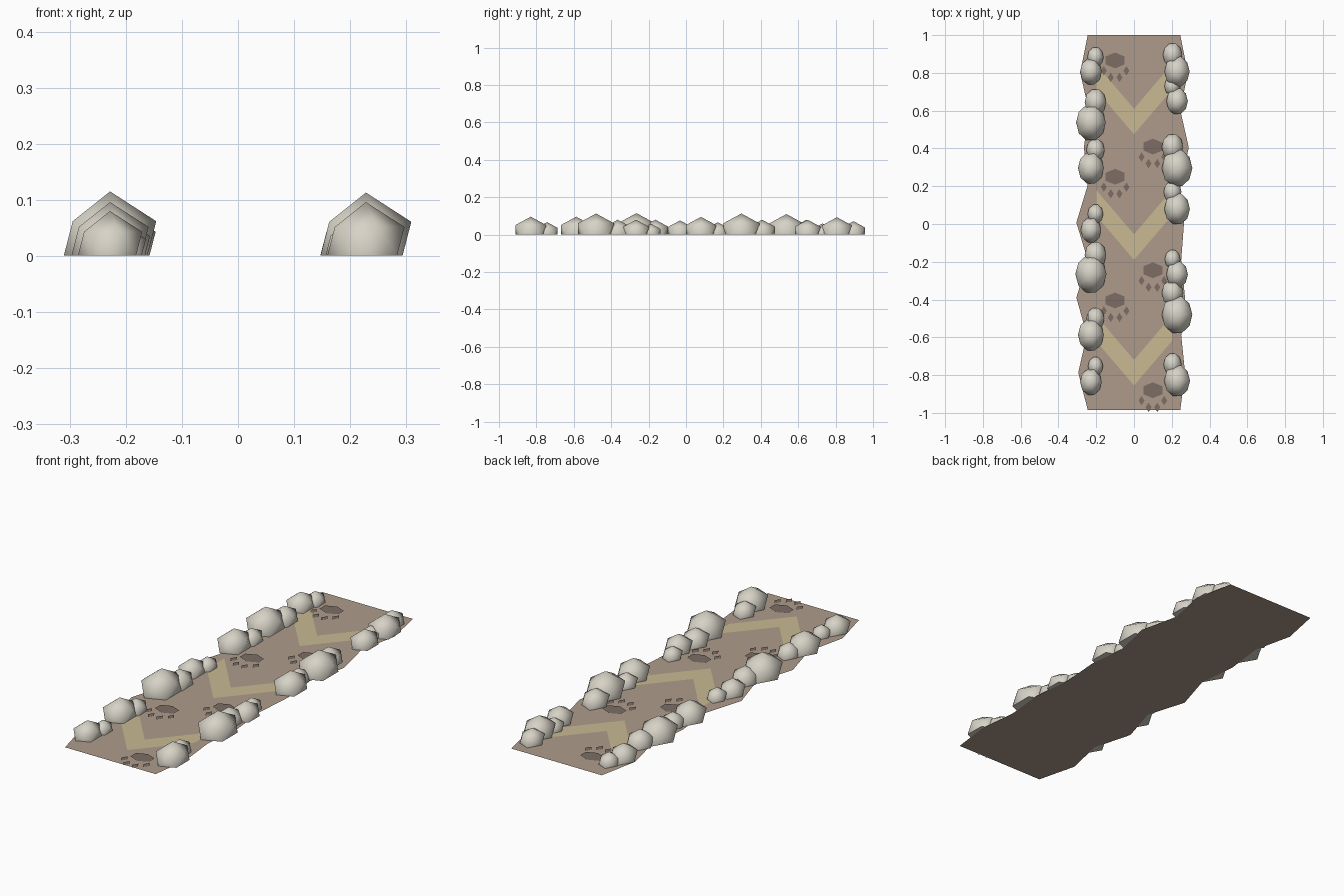
import bpy, bmesh, math
from mathutils import Matrix

cube = bpy.data.objects.get("Cube")
if cube:
    bpy.data.objects.remove(cube, do_unlink=True)


def material(name, rgb):
    mat = bpy.data.materials.new(name)
    mat.use_nodes = True
    mat.diffuse_color = (*rgb, 1)
    bsdf = next(n for n in mat.node_tree.nodes if n.type == 'BSDF_PRINCIPLED')
    bsdf.inputs["Base Color"].default_value = (*rgb, 1)
    bsdf.inputs["Roughness"].default_value = 0.9
    return mat


EARTH = material("brown_earth", (0.42, 0.33, 0.26))
SAND = material("pale_sand", (0.58, 0.49, 0.29))
PAW = material("dark_paw", (0.20, 0.155, 0.13))
STONE = material("grey_stone", (0.68, 0.65, 0.57))


def add_object(name, bm, mat):
    mesh = bpy.data.meshes.new(name)
    bm.to_mesh(mesh)
    bm.free()
    mesh.materials.append(mat)
    obj = bpy.data.objects.new(name, mesh)
    bpy.context.scene.collection.objects.link(obj)
    return obj


def add_polygon(bm, points, z):
    face = bm.faces.new([bm.verts.new((x, y, z)) for x, y in points])
    face.normal_update()
    if face.normal.z < 0:
        face.normal_flip()
    return face


# Ground strip with ragged edges, built as a row of quads
left_edge = [.245, .285, .24, .265, .245, .305, .245, .305, .25, .295, .245]
right_edge = [.245, .285, .245, .29, .245, .265, .25, .27, .25, .27, .245]
bm = bmesh.new()
rows = []
for i, (a, b) in enumerate(zip(left_edge, right_edge)):
    y = 1 - 0.1985 * i
    rows.append((bm.verts.new((-a, y, 0)), bm.verts.new((b, y, 0))))
for (a, b), (c, d) in zip(rows, rows[1:]):
    bm.faces.new((a, c, d, b))
add_object("ground_strip", bm, EARTH)

# Chevron markings
for i in range(3):
    tip = 0.475 - 0.665 * i
    bm = bmesh.new()
    for side in (-1, 1):
        add_polygon(bm, [(0, tip), (side * .2, tip + .235),
                         (side * .2, tip + .37), (0, tip + .135)], 0.002)
    bmesh.ops.remove_doubles(bm, verts=bm.verts, dist=1e-4)
    add_object(f"chevron_{i + 1}", bm, SAND)


# Paw prints: one pad and four toes
def ring(cx, cy, rx, ry, sides):
    angles = [math.pi / 2 + math.tau * k / sides for k in range(sides)]
    return [(cx + rx * math.cos(a), cy + ry * math.sin(a)) for a in angles]


def paw_print(name, x, y):
    bm = bmesh.new()
    add_polygon(bm, ring(x, y, .058, .042, 6), 0.003)
    for side in (-1, 1):
        for dx, dy in ((.06, -.055), (.023, -.09)):
            add_polygon(bm, ring(x + side * dx, y + dy, .016, .025, 4), 0.003)
    add_object(name, bm, PAW)


for side, label, ys in ((-1, "right", (.866, .25, -.405)),
                        (1, "left", (.41, -.245, -.88))):
    for i, y in enumerate(ys):
        paw_print(f"paw_print_{label}_{i + 1}", side * 0.1, y)


# Border stones: stretched icosahedra flattened on the ground
def stone(name, x, y, size):
    bm = bmesh.new()
    shape = Matrix.Translation((x, y, size * 0.165)) @ Matrix.Diagonal(
        (size * 0.8, size, size * 0.835, 1))
    bmesh.ops.create_icosphere(bm, subdivisions=1, radius=1, matrix=shape)
    for v in bm.verts:
        v.co.z = max(v.co.z, 0.001)
    for f in bm.faces:
        f.smooth = True
    obj = add_object(name, bm, STONE)
    obj.data.set_sharp_from_angle(angle=math.radians(70))


# (y, size) of the large outer stones and the small inner ones
stones = {
    ("right", "large"): [(.807, .08), (.537, .11), (.296, .096), (-.032, .076),
                         (-.265, .115), (-.587, .096), (-.836, .08)],
    ("right", "small"): [(.884, .06), (.645, .08), (.392, .068), (.053, .058),
                         (-.164, .08), (-.5, .066), (-.753, .056)],
    ("left", "large"): [(.807, .093), (.65, .08), (.296, .113), (.08, .095),
                        (-.267, .08), (-.481, .113), (-.83, .096)],
    ("left", "small"): [(.895, .072), (.73, .06), (.407, .08), (.17, .066),
                        (-.187, .058), (-.365, .08), (-.743, .067)],
}
for (label, kind), group in stones.items():
    x = 0.228 if kind == "large" else 0.204
    x *= 1 if label == "left" else -1
    for i, (y, size) in enumerate(group):
        stone(f"{kind}_stone_{label}_{i + 1}", x, y, size)
